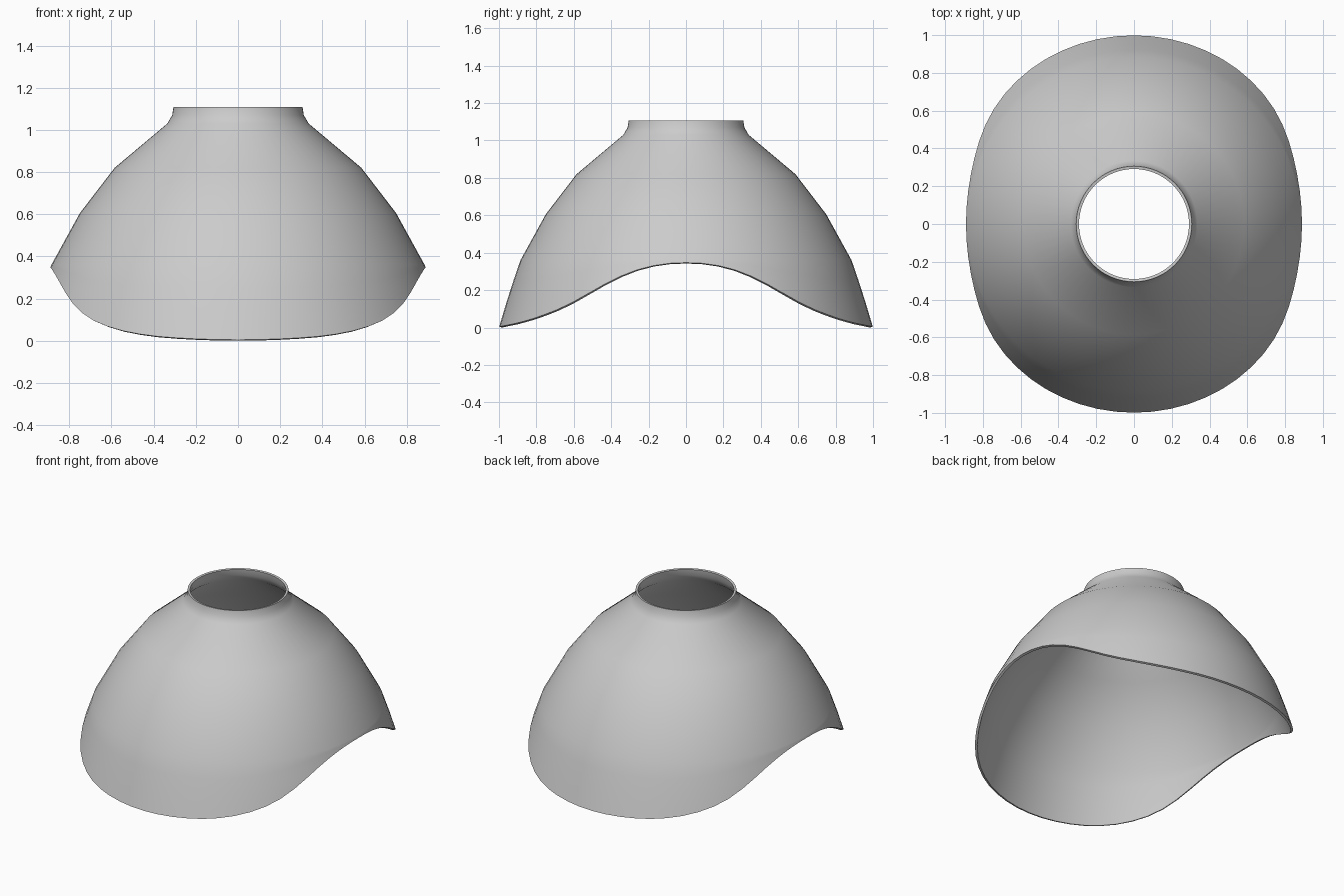
import bpy, bmesh, math

if "Cube" in bpy.data.objects:
    bpy.data.objects.remove(bpy.data.objects["Cube"])

SIDES = 64
# Outer profile: (height, radius)
PROFILE = [(1.108, 0.306), (1.07, 0.312), (1.03, 0.335), (0.82, 0.585), (0.605, 0.75),
           (0.36, 0.885), (0.2, 0.94), (0.06, 0.982), (0.0, 1.0)]
# Scalloped lower edge: (distance from the middle, height)
EDGE = [(0.0, 0.347), (0.1, 0.343), (0.2, 0.327), (0.3, 0.297), (0.4, 0.252), (0.5, 0.195),
        (0.6, 0.138), (0.7, 0.09), (0.8, 0.053), (0.9, 0.024), (1.0, 0.004)]


def lookup(table, t):
    """Linear interpolation in a table sorted by its first column."""
    pts = sorted(table)
    for (a, va), (b, vb) in zip(pts, pts[1:]):
        if t <= b:
            return va + (vb - va) * (t - a) / (b - a)
    return pts[-1][1]


def edge_height(angle):
    """Height where the scalloped edge meets the revolved profile."""
    z = 0.2
    for _ in range(25):
        z = lookup(EDGE, abs(math.sin(angle)) * lookup(PROFILE, z))
    return z


# Shade body: revolved rings that blend into the scalloped edge
bm = bmesh.new()
columns = []
for i in range(SIDES):
    a = 2 * math.pi * i / SIDES
    low = edge_height(a)
    heights = [z for z, r in PROFILE[:6]]
    heights += [0.36 + (low - 0.36) * f for f in (0.3, 0.6, 0.9, 1.0)]
    columns.append([bm.verts.new((lookup(PROFILE, z) * math.cos(a),
                                  lookup(PROFILE, z) * math.sin(a), z)) for z in heights])
for i, col in enumerate(columns):
    nxt = columns[(i + 1) % SIDES]
    for k in range(len(col) - 1):
        bm.faces.new((col[k], col[k + 1], nxt[k + 1], nxt[k]))
bm.normal_update()
mesh = bpy.data.meshes.new("lamp_shade")
bm.to_mesh(mesh)
bm.free()
shade = bpy.data.objects.new("lamp_shade", mesh)
bpy.context.collection.objects.link(shade)

# Thin wall, grown inwards
wall = shade.modifiers.new("wall", 'SOLIDIFY')
wall.thickness = 0.015
wall.offset = -1

grey = bpy.data.materials.new("light grey")
grey.diffuse_color = (0.6, 0.6, 0.6, 1)
grey.use_nodes = True
grey.node_tree.nodes["Principled BSDF"].inputs["Base Color"].default_value = grey.diffuse_color
mesh.materials.append(grey)

bpy.context.view_layer.objects.active = shade
shade.select_set(True)
bpy.ops.object.modifier_apply(modifier="wall")
bpy.ops.object.shade_smooth_by_angle(angle=math.radians(40))
